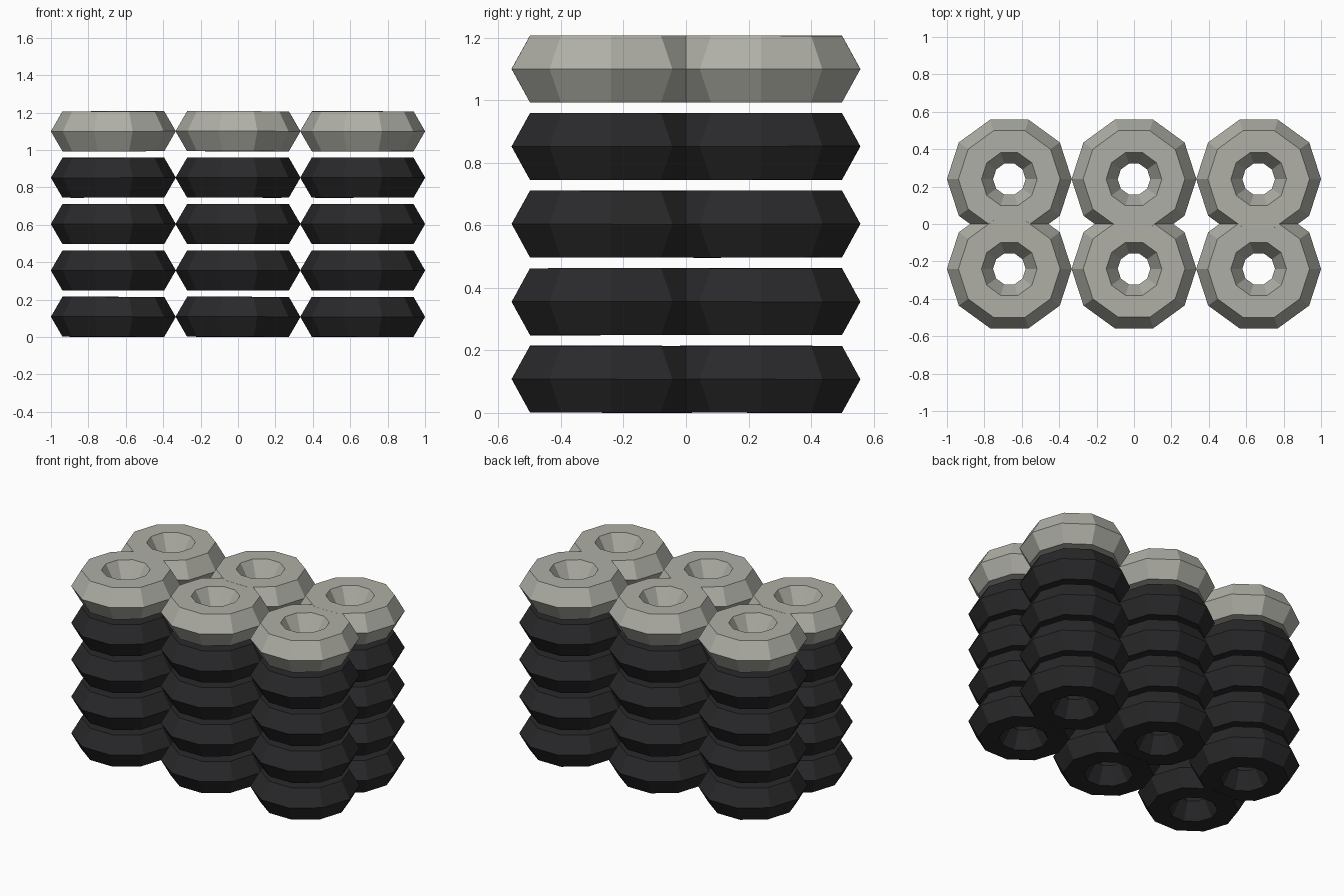
import bpy, math, random

if "Cube" in bpy.data.objects:
    bpy.data.objects.remove(bpy.data.objects["Cube"])

random.seed(4)
RING_R, TUBE_R = 0.2105, 0.1233
HALF_H = TUBE_R * math.sin(math.radians(60))
TOP = 4


def material(name, colour):
    m = bpy.data.materials.new(name)
    m.diffuse_color = (*colour, 1)
    m.use_nodes = True
    m.node_tree.nodes["Principled BSDF"].inputs["Base Color"].default_value = m.diffuse_color
    return m


black = material("black_rubber", (0.022, 0.022, 0.024))
white = material("painted_rubber", (0.43, 0.43, 0.385))


# One low-poly tyre: ten sides round, hexagonal tube
def tyre(name, x, y, z, mat):
    tilt = random.uniform(-0.003, 0.003)
    bpy.ops.mesh.primitive_torus_add(
        major_segments=10, minor_segments=6,
        major_radius=RING_R, minor_radius=TUBE_R,
        location=(x, y, z), rotation=(tilt, -tilt, 0))
    ob = bpy.context.object
    ob.name = name
    ob.data.materials.append(mat)
    for p in ob.data.polygons:
        p.use_smooth = False


# Barrier: two rows of three stacks, painted top layer
for level in range(5):
    for row, y in enumerate((-0.24, 0.24)):
        for col, x in enumerate((-0.6665, 0, 0.6665)):
            tyre(f"tyre_stack_{row}{col}_level_{level}", x, y,
                 HALF_H + 0.001 + level * 0.248,
                 white if level == TOP else black)
